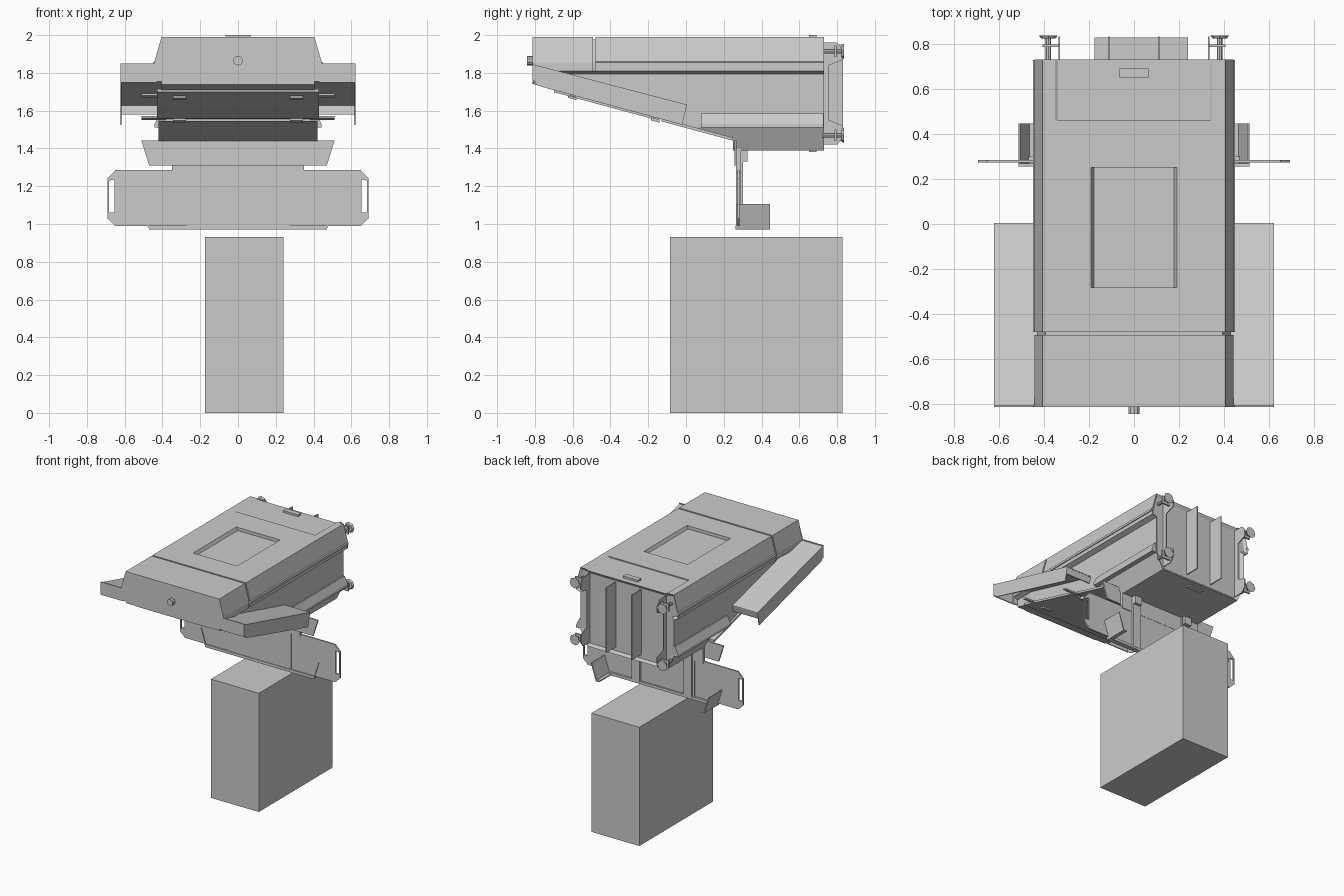
import bpy, bmesh, math
from mathutils import Vector

if "Cube" in bpy.data.objects:
    bpy.data.objects.remove(bpy.data.objects["Cube"])


def finish(name, bm):
    bmesh.ops.recalc_face_normals(bm, faces=bm.faces)
    me = bpy.data.meshes.new(name)
    bm.to_mesh(me)
    bm.free()
    ob = bpy.data.objects.new(name, me)
    bpy.context.collection.objects.link(ob)
    return ob


def prism(pts, axis, a, b):
    """Extrude a 2D outline along an axis from a to b."""
    def place(p, t):
        u, v = p
        return {'x': (t, u, v), 'y': (u, t, v), 'z': (u, v, t)}[axis]
    bm = bmesh.new()
    lo = [bm.verts.new(place(p, a)) for p in pts]
    hi = [bm.verts.new(place(p, b)) for p in pts]
    n = len(pts)
    bm.faces.new(lo)
    bm.faces.new(hi[::-1])
    for i in range(n):
        bm.faces.new((lo[i], lo[(i + 1) % n], hi[(i + 1) % n], hi[i]))
    return bm


def extrude(name, pts, axis, a, b):
    return finish(name, prism(pts, axis, a, b))


def box(name, x0, x1, y0, y1, z0, z1):
    return extrude(name, [(x0, y0), (x1, y0), (x1, y1), (x0, y1)], 'z', z0, z1)


def cylinder(name, loc, r, depth, sides=12, r2=None):
    bm = bmesh.new()
    bmesh.ops.create_cone(bm, cap_ends=True, segments=sides, radius1=r,
                          radius2=r if r2 is None else r2, depth=depth)
    ob = finish(name, bm)
    ob.rotation_euler = (math.radians(90), 0, 0)
    ob.location = loc
    return ob


def mirrored(pts):
    return pts + [(-x, z) for x, z in reversed(pts)]


def slope_z(y):
    return 1.45 - 0.271 * (y - 0.26)


# hull, built in sections along its length; the front ones have a sloped belly
def hull(name, y0, y1, notch=0, depth=0.0, shrink=0.0):
    s = shrink
    half = [(0.405 - s, 1.99 - s), (0.442 - s, 1.855), (0.442 - s, 1.81),
            (0.405, 1.795), (0.405, 1.51), (0.345, 1.39)]
    if notch:
        half = [(notch - 0.012, 1.99 - depth), (notch, 1.99)] + half
    bm = prism(mirrored(half), 'y', y0, y1)
    if y0 < 0.25:
        res = bmesh.ops.bisect_plane(
            bm, geom=bm.verts[:] + bm.edges[:] + bm.faces[:],
            plane_co=(0, 0.26, 1.45), plane_no=Vector((0, -0.271, -1)).normalized(),
            clear_outer=True)
        cut = [e for e in res['geom_cut'] if isinstance(e, bmesh.types.BMEdge)]
        bmesh.ops.holes_fill(bm, edges=cut, sides=0)
    if y1 > 0.7:
        bm.normal_update()
        bmesh.ops.recalc_face_normals(bm, faces=bm.faces)
        back = [f for f in bm.faces if f.normal.y > 0.99]
        bmesh.ops.inset_region(bm, faces=back, thickness=0.025)
        bmesh.ops.translate(bm, vec=(0, -0.015, 0),
                            verts=list({v for f in back for v in f.verts}))
    return finish(name, bm)


hull("hull_nose", -0.805, -0.492)
hull("hull_seam", -0.492, -0.48, shrink=0.012)
hull("hull_front_band", -0.48, -0.282)
hull("hull_recessed_panel", -0.282, 0.25, notch=0.19, depth=0.025)
hull("hull_rear_band", 0.25, 0.46)
hull("hull_rear", 0.46, 0.73, notch=0.35, depth=0.008)

# nose face with its flange and knob
extrude("nose_plate", mirrored([(0.405, 1.99), (0.445, 1.85), (0.445, 1.755),
                                (0.36, 1.755), (0.32, 1.74)]), 'y', -0.812, -0.803)
cylinder("nose_knob", (0, -0.825, 1.865), 0.025, 0.035, 10)

# top and bottom handles
for name, z0, z1 in (("top_handle", 1.985, 2.0), ("bottom_handle", 1.38, 1.395)):
    box(name, -0.065, 0.065, 0.65, 0.69, z0, z1)


# sloped belly slabs
def slab(name, x0, x1, y0, y1, t):
    extrude(name, [(y0, slope_z(y0) + 0.004), (y1, slope_z(y1) + 0.004),
                   (y1, slope_z(y1) - t), (y0, slope_z(y0) - t)], 'x', x0, x1)


slab("belly_panel_front", -0.43, 0.43, -0.70, -0.18, 0.012)
slab("belly_panel_rear", -0.42, 0.42, -0.13, 0.25, 0.012)

for s, side in ((-1, "left"), (1, "right")):
    # wing: hollow tray with a sloped sheet and skirts
    def wing_part(part, pts, a, b):
        extrude(side + "_wing_" + part, pts, 'x', s * a, s * b)

    wing_part("sheet", [(-0.81, 1.845), (0.005, 1.632), (0.005, 1.624), (-0.81, 1.837)],
              0.40, 0.622)
    wing_part("outer_skirt", [(-0.81, 1.845), (0.005, 1.632), (-0.02, 1.525),
                              (-0.74, 1.72), (-0.79, 1.735), (-0.81, 1.77)], 0.616, 0.622)
    wing_part("front_lip", [(-0.812, 1.85), (-0.804, 1.85), (-0.804, 1.75), (-0.812, 1.75)],
              0.43, 0.622)
    wing_part("rear_lip", [(-0.002, 1.632), (0.005, 1.632), (-0.008, 1.58), (-0.015, 1.58)],
              0.40, 0.622)

    # upper trim strip and lower side rail
    extrude(side + "_trim", [(s * 0.435, 1.862), (s * 0.449, 1.855), (s * 0.449, 1.838),
                             (s * 0.435, 1.838)], 'y', -0.48, 0.728)
    extrude(side + "_side_rail", [(s * 0.40, 1.585), (s * 0.415, 1.585), (s * 0.442, 1.53),
                                  (s * 0.442, 1.51), (s * 0.40, 1.51)], 'y', 0.08, 0.728)

    # belly latches
    for y in (-0.60, -0.16):
        slab(side + "_belly_latch", s * 0.275, s * 0.345, y - 0.025, y + 0.02, 0.022)
        slab(side + "_belly_bracket", s * 0.38, s * 0.51, y - 0.015, y + 0.015, 0.008)

    # rear ribs, corner plates and knobs
    box(side + "_rear_rib", s * 0.106, s * 0.114, 0.715, 0.832, 1.44, 1.95)
    extrude(side + "_rear_upright", [(0.72, 1.42), (0.80, 1.42), (0.832, 1.46),
                                     (0.832, 1.52), (0.755, 1.55), (0.755, 1.84),
                                     (0.832, 1.87), (0.832, 1.92), (0.80, 1.96),
                                     (0.72, 1.96)], 'x', s * 0.328, s * 0.335)
    for z in (1.915, 1.47):
        box(side + "_knob_bracket", s * 0.33, s * 0.405, 0.785, 0.797, z - 0.03, z + 0.03)
        cylinder(side + "_knob_stem", (s * 0.38, 0.775, z), 0.012, 0.11, 8)
        cylinder(side + "_knob", (s * 0.38, 0.83, z), 0.042, 0.014, 8, 0.032)

    # carrier plate end with a grip slot
    a, b, c = 0.655, 0.683, 0.692
    y0, y1 = 0.272, 0.284
    extrude(side + "_plate_end", [(s * 0.27, 0.99), (s * 0.65, 0.99), (s * a, 0.995),
                                  (s * a, 1.275), (s * 0.65, 1.285), (s * 0.27, 1.285)],
            'y', y0, y1)
    extrude(side + "_grip_bar", [(s * a, 0.995), (s * c, 1.03), (s * c, 1.24), (s * a, 1.278),
                                 (s * a, 1.235), (s * b, 1.23), (s * b, 1.06), (s * a, 1.06)],
            'y', y0, y1)

    # step end, flaring outwards
    extrude(side + "_step_end", [(s * 0.44, 0.972), (s * 0.47, 0.972), (s * 0.513, 1.105),
                                 (s * 0.505, 1.105), (s * 0.464, 0.98), (s * 0.44, 0.98)],
            'y', 0.265, 0.445)
    box(side + "_hanger", s * 0.20, s * 0.26, 0.285, 0.325, 1.33, 1.40)
    box(side + "_rear_strap", s * 0.19, s * 0.26, 0.282, 0.302, 0.985, 1.40)

# hanging carrier below the hull
extrude("upper_hanger_panel", mirrored([(0.512, 1.442), (0.47, 1.31)]), 'y', 0.256, 0.268)
box("hanger_web", -0.35, 0.35, 0.266, 0.29, 1.27, 1.46)
box("plate_center", -0.275, 0.272, 0.266, 0.288, 0.985, 1.29)
box("step_bar", -0.47, 0.47, 0.262, 0.30, 0.97, 0.992)

# plain base block
box("base_block", -0.175, 0.24, -0.085, 0.828, 0.0, 0.93)
